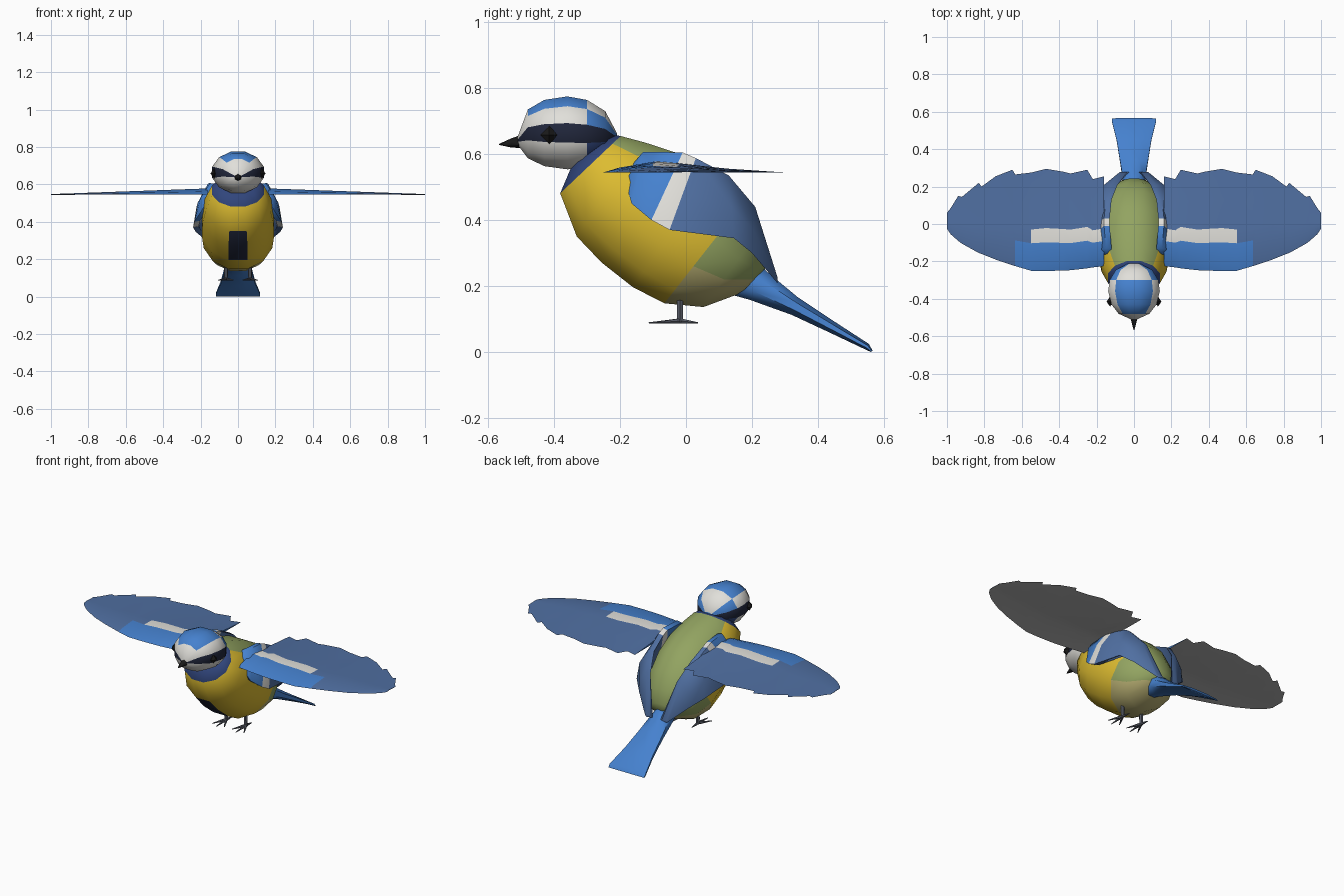
import bpy, bmesh, math
from mathutils import Vector

if "Cube" in bpy.data.objects:
    bpy.data.objects.remove(bpy.data.objects["Cube"])

COLOURS = {
    "blue": (0.06, 0.22, 0.62), "slate": (0.08, 0.16, 0.36), "navy": (0.03, 0.06, 0.2),
    "dark": (0.015, 0.02, 0.045), "white": (0.75, 0.74, 0.7), "yellow": (0.72, 0.5, 0.03),
    "olive": (0.29, 0.37, 0.12), "pale": (0.48, 0.43, 0.17), "grey": (0.45, 0.45, 0.45),
    "black": (0.01, 0.01, 0.01), "leg": (0.1, 0.11, 0.14)}
MATS = {}
for key, rgb in COLOURS.items():
    MATS[key] = bpy.data.materials.new(key)
    MATS[key].diffuse_color = (*rgb, 1)


def finish(bm, name, mirror=False, angle=45):
    bmesh.ops.recalc_face_normals(bm, faces=bm.faces)
    me = bpy.data.meshes.new(name)
    bm.to_mesh(me)
    bm.free()
    for m in MATS.values():
        me.materials.append(m)
    ob = bpy.data.objects.new(name, me)
    bpy.context.collection.objects.link(ob)
    if mirror:
        ob.modifiers.new("mirror", 'MIRROR').use_mirror_merge = False
    bpy.ops.object.select_all(action='DESELECT')
    ob.select_set(True)
    bpy.context.view_layer.objects.active = ob
    bpy.ops.object.shade_smooth_by_angle(angle=math.radians(angle))
    return ob


def skin(bm, rings, colour):
    """Join closed rings of points, colour(i, j) names each face's colour."""
    keys = list(COLOURS)
    vs = [[bm.verts.new(p) for p in r] for r in rings]
    n = len(rings[0])
    for i in range(len(vs) - 1):
        for j in range(n):
            k = (j + 1) % n
            f = bm.faces.new((vs[i][j], vs[i][k], vs[i + 1][k], vs[i + 1][j]))
            f.material_index = keys.index(colour(i, j))
    for i, c in ((0, 0), (-1, len(vs) - 2)):
        bm.faces.new(vs[i]).material_index = keys.index(colour(c, 0))


def loft(name, rings, colour, **kw):
    bm = bmesh.new()
    skin(bm, rings, colour)
    return finish(bm, name, **kw)


def oval(ty, tz, by, bz, hw, n=12):
    """Ring through a top and a bottom point in the centre plane."""
    c, h = Vector((0, (ty + by) / 2, (tz + bz) / 2)), Vector((0, (ty - by) / 2, (tz - bz) / 2))
    out = []
    for j in range(n):
        a = math.pi * (2 * j + 1) / n
        out.append(c + h * math.sin(a) + Vector((hw * math.cos(a), 0, 0)))
    return out


def up(j):
    return math.sin(math.radians(30 * (j + 1)))


# Body: rings from neck to rump
def body_colour(i, j):
    s = up(j)
    if i == 0:
        return "navy"
    if i >= 5:
        return "olive" if s > -0.3 else "pale"
    if s > 0.8:
        return "olive"
    return "dark" if s < -0.95 and i in (2, 3) else "yellow"


body = [(-.215, .66, -.35, .56, .11), (-.195, .658, -.385, .478, .145), (-.12, .64, -.335, .345, .18),
        (-.01, .605, -.26, .265, .197), (.09, .55, -.165, .19, .2), (.18, .46, -.07, .142, .19),
        (.225, .37, .05, .132, .155), (.245, .29, .17, .178, .09), (.24, .25, .2, .205, .03)]
loft("body", [oval(*b) for b in body], body_colour, angle=60)


# Head: rings from the face to the nape
def head_colour(i, j):
    s, back = up(j), i >= 4
    if abs(s) < 0.1:
        return "dark"
    if s > 0.8:
        return "white" if back or i == 0 else "blue"
    if s > 0:
        return "blue" if back else "white"
    return "navy" if back else "white"


head = [(-.512, .65, .63, .012), (-.48, .738, .585, .085), (-.43, .768, .56, .125), (-.36, .779, .55, .143),
        (-.30, .768, .555, .135), (-.245, .733, .58, .1), (-.21, .665, .63, .03)]
loft("head", [oval(y, t, y, b, w) for y, t, b, w in head], head_colour, angle=60)

# Beak
loft("beak", [oval(-.49, .662, -.49, .618, .024, 6), oval(-.53, .648, -.53, .62, .014, 6),
              oval(-.567, .631, -.567, .628, .002, 6)], lambda i, j: "black", angle=60)

# Eyes
bm = bmesh.new()
bmesh.ops.create_uvsphere(bm, u_segments=4, v_segments=2, radius=.027)
for v in bm.verts:
    v.co = Vector((v.co.x * .7 + .128, v.co.y - .415, v.co.z + .658))
for f in bm.faces:
    f.material_index = list(COLOURS).index("black")
finish(bm, "eyes", mirror=True, angle=20)

# Tail: flat fan sloping down
tail = [(.19, .30, .13, .17, .05), (.25, .245, .19, .155, .062), (.34, .168, .32, .11, .08),
        (.45, .094, .44, .055, .1), (.555, .025, .545, .006, .128), (.567, .003, .56, 0, .128)]
loft("tail", [oval(*t, n=8) for t in tail], lambda i, j: "blue", angle=50)

# Folded wings: (top y, z, x), (bottom y, z, x), bulge x
folded = [((-.17, .56, .14), (-.182, .51, .165), .165), ((-.13, .607, .15), (-.165, .45, .2), .2),
          ((-.01, .605, .16), (-.105, .40, .233), .215), ((.03, .588, .16), (-.05, .37, .24), .222),
          ((.13, .535, .15), (.145, .345, .225), .212), ((.21, .44, .118), (.2, .30, .17), .165),
          ((.278, .225, .066), (.278, .208, .066), .076)]
rings = []
for (ty, tz, tx), (by, bz, bx), m in folded:
    my, mz = (ty + by) / 2, (tz + bz) / 2
    rings.append([(tx, ty, tz), (m, my, mz), (bx, by, bz), (bx - .03, by, bz + .005),
                  (m - .05, my, mz), (tx - .03, ty, tz - .005)])
loft("folded_wings", rings, lambda i, j: "blue" if i < 2 else "white" if i == 2 else "slate",
     mirror=True, angle=50)

# Spread wings: (x, leading y, trailing y) with a scalloped trailing edge
span = [(.16, -.225, .255), (.22, -.232, .24), (.25, -.237, .29), (.34, -.247, .27), (.38, -.249, .28),
        (.47, -.251, .295), (.55, -.25, .275), (.635, -.225, .265), (.65, -.22, .29), (.74, -.19, .255),
        (.815, -.16, .20), (.83, -.155, .22), (.92, -.105, .145), (.94, -.09, .15), (.98, -.055, .085),
        (1.0, -.025, .06)]
frac = [0, .08, .28, .42, .7, 1]
rise = [0, .5, 1, .85, .35, 0]
rings = []
for x, lead, trail in span:
    amp = .036 * (1 - x) + .003
    base = [(x, lead + (trail - lead) * f, .545 + amp * r) for f, r in zip(frac, rise)]
    under = [(px, py, pz - .01 * (1.2 - x)) for px, py, pz in base[1:-1]]
    rings.append(base + under[::-1])


def wing_colour(i, j):
    if j > 4:
        return "grey"
    if j < 2 and i < 7:
        return "blue"
    return "white" if j == 2 and i < 6 else "slate"


loft("spread_wings", rings, wing_colour, mirror=True, angle=60)

# Legs and toes
bm = bmesh.new()


def rod(a, b, r1, r2, n=6):
    a, b = Vector(a), Vector(b)
    q = (b - a).to_track_quat('Z', 'Y')
    skin(bm, [[p + q @ Vector((r * math.cos(k * math.tau / n), r * math.sin(k * math.tau / n), 0))
               for k in range(n)] for p, r in ((a, r1), (b, r2))], lambda i, j: "leg")


rod((.065, -.018, .18), (.065, -.018, .09), .011, .01)
for dx, dy in ((-.04, -.075), (0, -.095), (.04, -.075), (0, .055)):
    rod((.065, -.018, .094), (.065 + dx, -.018 + dy, .088), .009, .002)
finish(bm, "legs", mirror=True, angle=50)

for m in bpy.data.materials:
    if m.users and not m.is_grease_pencil:
        m.use_nodes = True
        m.node_tree.nodes["Principled BSDF"].inputs["Base Color"].default_value = m.diffuse_color
